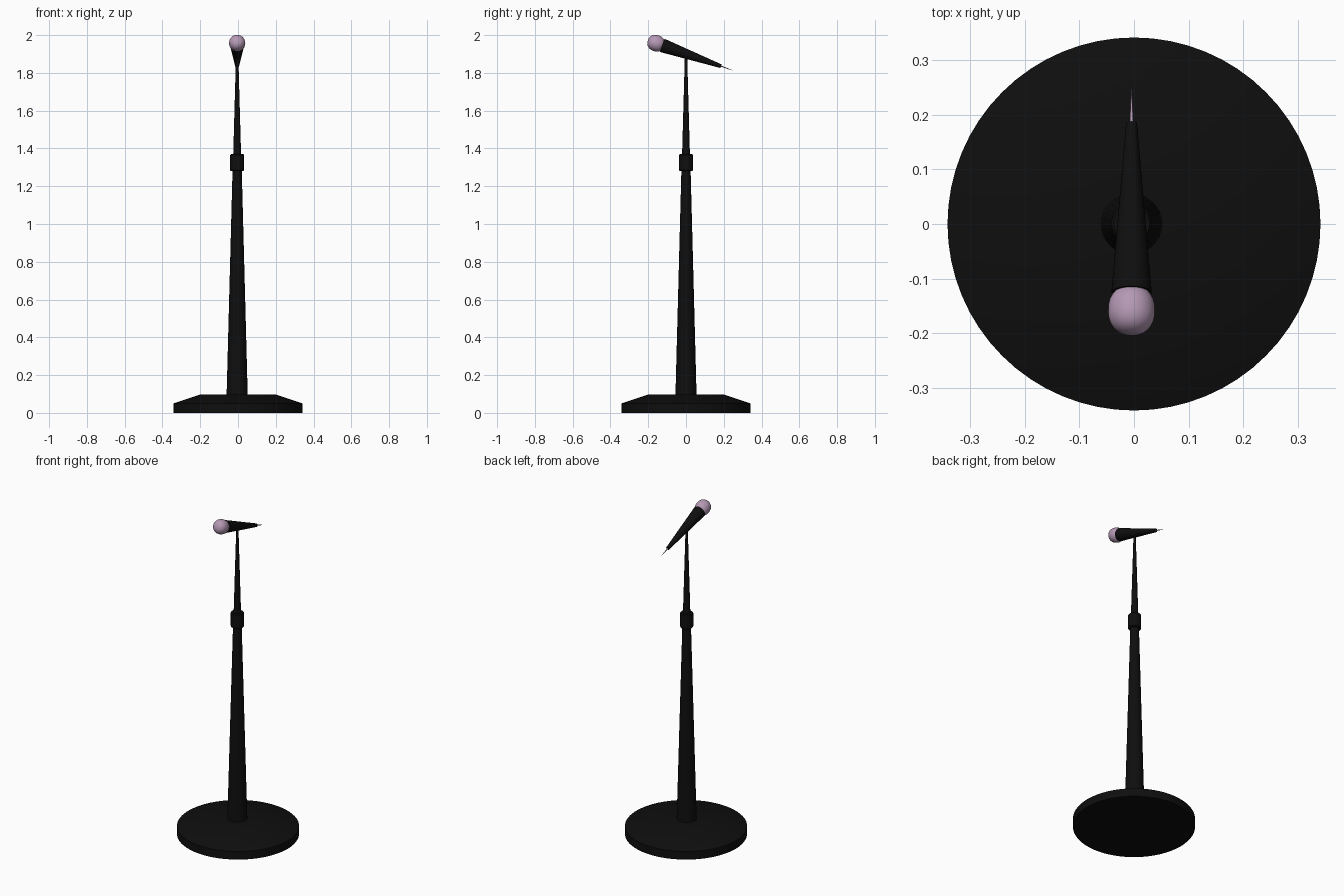
import bpy, bmesh, math
from mathutils import Vector

if "Cube" in bpy.data.objects:
    bpy.data.objects.remove(bpy.data.objects["Cube"])


def material(name, rgb):
    m = bpy.data.materials.new(name)
    m.diffuse_color = (*rgb, 1)
    m.use_nodes = True
    m.node_tree.nodes["Principled BSDF"].inputs["Base Color"].default_value = m.diffuse_color
    return m


BLACK = material("matte black", (0.0045, 0.0045, 0.0045))
MAUVE = material("pale mauve", (0.46, 0.32, 0.46))


def lathe(name, profile, mat, sides=32, origin=(0, 0, 0), axis=(0, 0, 1)):
    """Revolve (radius, height) points around an axis; ends are capped."""
    bm = bmesh.new()
    rings = []
    for r, h in profile:
        if r < 1e-6:
            rings.append([bm.verts.new((0, 0, h))])
        else:
            rings.append([bm.verts.new((r * math.cos(math.tau * i / sides),
                                        r * math.sin(math.tau * i / sides), h))
                          for i in range(sides)])
    for a, b in zip(rings, rings[1:]):
        for i in range(sides):
            j = (i + 1) % sides
            if len(a) == 1:
                bm.faces.new((a[0], b[j], b[i]))
            elif len(b) == 1:
                bm.faces.new((a[i], a[j], b[0]))
            else:
                bm.faces.new((a[i], a[j], b[j], b[i]))
    for ring in (rings[0], rings[-1]):
        if len(ring) > 1:
            bm.faces.new(ring)
    bmesh.ops.recalc_face_normals(bm, faces=bm.faces)
    me = bpy.data.meshes.new(name)
    bm.to_mesh(me)
    bm.free()
    me.materials.append(mat)
    ob = bpy.data.objects.new(name, me)
    bpy.context.collection.objects.link(ob)
    ob.location = origin
    ob.rotation_mode = 'QUATERNION'
    ob.rotation_quaternion = Vector(axis).to_track_quat('Z', 'Y')
    bpy.ops.object.select_all(action='DESELECT')
    ob.select_set(True)
    bpy.context.view_layer.objects.active = ob
    bpy.ops.object.shade_smooth_by_angle(angle=math.radians(30))
    return ob


CX = -0.0045  # the stand sits slightly off the base centre

# Stand
lathe("base", [(0.342, 0), (0.342, 0.05), (0.20, 0.097)], BLACK, 64)
lathe("lower_pole", [(0.056, 0.09), (0.024, 1.30)], BLACK, origin=(CX, 0, 0))
lathe("height_collar", [(0.033, 1.28), (0.037, 1.285), (0.037, 1.365), (0.033, 1.37)],
      BLACK, origin=(CX, 0, 0))
lathe("upper_pole", [(0.021, 1.36), (0.006, 1.895)], BLACK, origin=(CX, 0, 0))

# Microphone, tilted with its head up and to the front
head = (CX, -0.158, 1.957)
tilt = math.radians(19.5)
down = (0, math.cos(tilt), -math.sin(tilt))

# Slightly squared ball for the head
ball = []
for i in range(17):
    t = math.pi * i / 16
    c, s = math.cos(t), max(math.sin(t), 0)
    e = 2 / 2.3
    ball.append((0.043 * s ** e if 0 < i < 16 else 0,
                 -math.copysign(0.046 * abs(c) ** e, c)))
lathe("microphone_head", ball, MAUVE, origin=head, axis=down)
lathe("microphone_body", [(0.037, 0.034), (0.010, 0.364)], BLACK, origin=head, axis=down)
lathe("tail_pin", [(0.0035, 0.36), (0.0008, 0.429)], MAUVE, 12, origin=head, axis=down)
